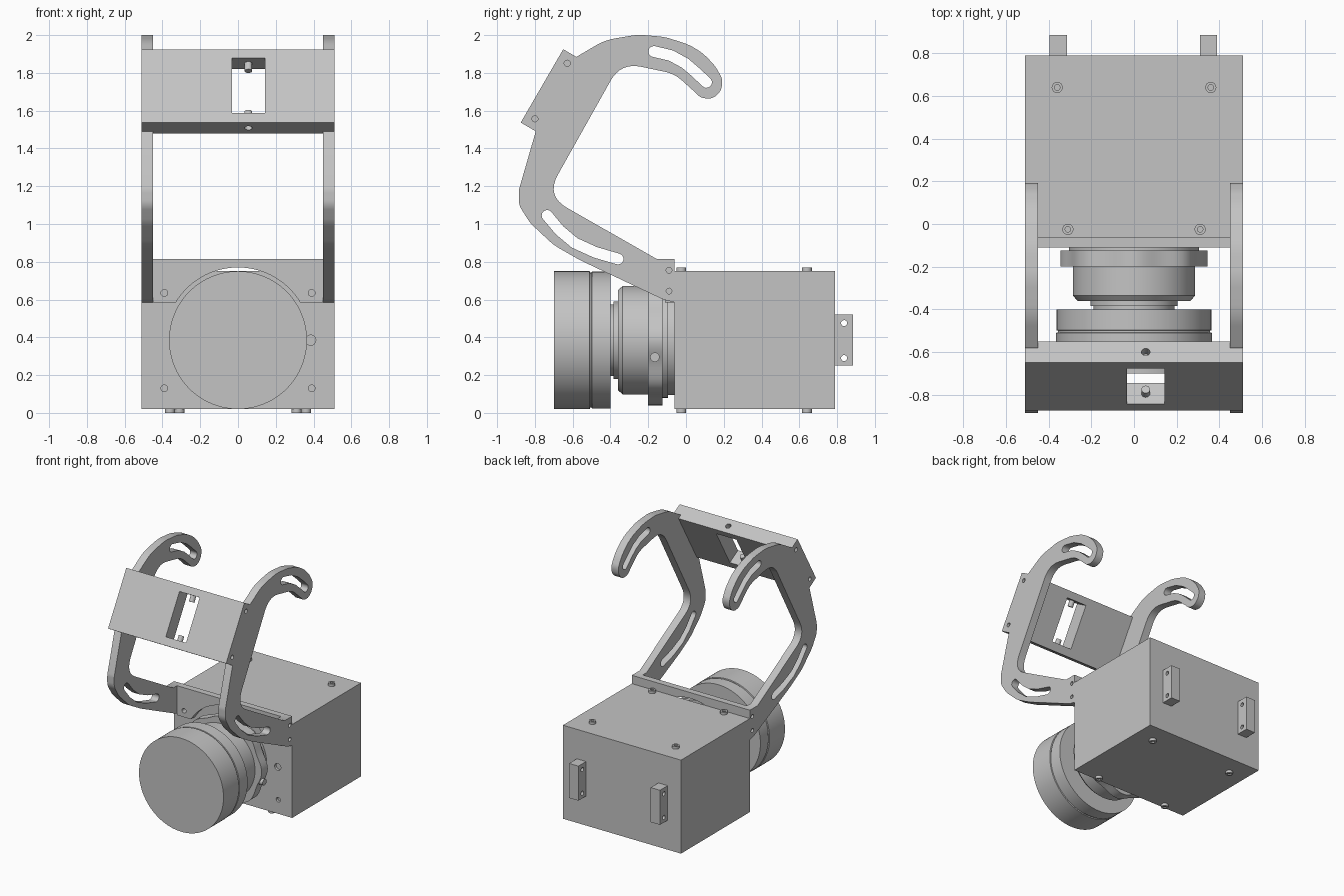
import bpy, bmesh, math
from mathutils import Vector, Matrix

cube = bpy.data.objects.get("Cube")
if cube:
    bpy.data.objects.remove(cube, do_unlink=True)

grey = bpy.data.materials.new("plain grey")
grey.use_nodes = True
grey.diffuse_color = (0.55, 0.55, 0.55, 1)
grey.node_tree.nodes["Principled BSDF"].inputs["Base Color"].default_value = grey.diffuse_color
TURN = {"X": Matrix.Rotation(math.pi / 2, 4, "Y"),
        "Y": Matrix.Rotation(math.pi / 2, 4, "X"),
        "Z": Matrix.Identity(4)}


def finish(name, bm, smooth=True):
    bmesh.ops.remove_doubles(bm, verts=bm.verts, dist=1e-5)
    bmesh.ops.recalc_face_normals(bm, faces=bm.faces)
    mesh = bpy.data.meshes.new(name)
    bm.to_mesh(mesh)
    bm.free()
    mesh.materials.append(grey)
    ob = bpy.data.objects.new(name, mesh)
    bpy.context.collection.objects.link(ob)
    bpy.ops.object.select_all(action="DESELECT")
    bpy.context.view_layer.objects.active = ob
    ob.select_set(True)
    if smooth:
        bpy.ops.object.shade_smooth_by_angle(angle=math.radians(30))
    return ob


def add_box(bm, lo, hi, frame=Matrix.Identity(4)):
    lo, hi = Vector(lo), Vector(hi)
    size = Matrix.Diagonal((*(hi - lo), 1))
    bmesh.ops.create_cube(bm, size=1, matrix=frame @ Matrix.Translation((lo + hi) / 2) @ size)


def add_rod(bm, centre, radius, length, axis, frame=Matrix.Identity(4)):
    bmesh.ops.create_cone(bm, cap_ends=True, segments=24, radius1=radius, radius2=radius,
                          depth=length, matrix=frame @ Matrix.Translation(centre) @ TURN[axis])


def cut(ob, bm):
    """Subtract the shapes in bm from the object."""
    cutter = finish("cutter", bm, False)
    cutter.hide_render = True
    mod = ob.modifiers.new("cut", "BOOLEAN")
    mod.operation, mod.solver, mod.object = "DIFFERENCE", "EXACT", cutter
    bpy.context.view_layer.objects.active = ob
    bpy.ops.object.modifier_apply(modifier=mod.name)
    bpy.data.objects.remove(cutter, do_unlink=True)


def arc(centre, radius, start, end, steps=20):
    return [Vector((centre[0] + radius * math.cos(a), centre[1] + radius * math.sin(a)))
            for a in (start + (end - start) * i / steps for i in range(steps + 1))]


def fillet(corners):
    """Round every (u, v, radius) corner of a polygon."""
    out = []
    for i, (u, v, r) in enumerate(corners):
        p = Vector((u, v))
        a = Vector(corners[i - 1][:2]) - p
        b = Vector(corners[(i + 1) % len(corners)][:2]) - p
        half = a.angle(b) / 2
        t = min(r / math.tan(half), 0.48 * a.length, 0.48 * b.length)
        if r == 0:
            out.append(p)
            continue
        p0, p1 = p + a.normalized() * t, p + b.normalized() * t
        out += [p0.lerp(p, s).lerp(p.lerp(p1, s), s) for s in (k / 8 for k in range(9))]
    return out


def slot(path, r):
    """Round-ended slot around a path."""
    pts = [Vector(p) for p in path]
    dirs = [(pts[min(i + 1, len(pts) - 1)] - pts[max(i - 1, 0)]).normalized() for i in range(len(pts))]
    side = [Vector((-d.y, d.x)) * r for d in dirs]
    first, last = [math.atan2(d.y, d.x) for d in (dirs[0], dirs[-1])]
    h = math.pi / 2
    return ([p + s for p, s in zip(pts, side)][1:-1] + arc(pts[-1], r, last + h, last - h, 10)
            + [p - s for p, s in zip(pts, side)][-2:0:-1] + arc(pts[0], r, first - h, first - 3 * h, 10))


def sheet(name, loops, thickness, matrix):
    """Extruded flat outline with holes."""
    curve = bpy.data.curves.new(name, "CURVE")
    curve.dimensions, curve.fill_mode, curve.extrude = "2D", "BOTH", thickness / 2
    for loop in loops:
        spline = curve.splines.new("POLY")
        spline.points.add(len(loop) - 1)
        for q, p in zip(spline.points, loop):
            q.co = (p.x, p.y, 0, 1)
        spline.use_cyclic_u = True
    temp = bpy.data.objects.new(name, curve)
    bpy.context.collection.objects.link(temp)
    mesh = bpy.data.meshes.new_from_object(temp.evaluated_get(bpy.context.evaluated_depsgraph_get()))
    bm = bmesh.new()
    bm.from_mesh(mesh)
    bm.transform(matrix)
    bpy.data.objects.remove(temp, do_unlink=True)
    bpy.data.meshes.remove(mesh)
    bpy.data.curves.remove(curve)
    return finish(name, bm)


def lathe(name, profile, z=0.385, lobes=0):
    """Turn (radius, y) points around the lens axis, with optional grip lobes."""
    bm = bmesh.new()
    n = 96
    rings = []
    for r, y in profile:
        ring = []
        for i in range(n):
            a = 2 * math.pi * i / n
            k = r * (1 + 0.03 * math.cos(lobes * a)) if lobes else r
            ring.append(bm.verts.new((k * math.cos(a), y, z + k * math.sin(a))))
        rings.append(ring)
    for a, b in zip(rings, rings[1:]):
        for i in range(n):
            bm.faces.new((a[i - 1], a[i], b[i], b[i - 1]))
    bm.faces.new(rings[0])
    bm.faces.new(rings[-1])
    return finish(name, bm)


# Camera housing with pits in its front
bm = bmesh.new()
add_box(bm, (-0.51, -0.06, 0.02), (0.51, 0.79, 0.75))
housing = finish("housing", bm, False)
bm = bmesh.new()
add_rod(bm, (0.385, -0.06, 0.385), 0.027, 0.04, "Y")
for x in (-0.39, 0.39):
    add_rod(bm, (x, -0.06, 0.13), 0.018, 0.04, "Y")
cut(housing, bm)

# Housing screws above and below
for name, z in (("top_screws", 0.752), ("bottom_screws", 0.018)):
    bm = bmesh.new()
    for x, y in ((0.36, 0.64), (0.31, -0.025)):
        for s in (-1, 1):
            add_rod(bm, (s * x, y, z), 0.026, 0.036, "Z")
    screws = finish(name, bm)
    bm = bmesh.new()
    for x, y in ((0.36, 0.64), (0.31, -0.025)):
        for s in (-1, 1):
            add_rod(bm, (s * x, y, 0.77 if z > 0.4 else 0), 0.013, 0.02, "Z")
    cut(screws, bm)

# Rear mounting blocks
for name, x in (("rear_block_left", 0.35), ("rear_block_right", -0.355)):
    bm = bmesh.new()
    add_box(bm, (x - 0.04, 0.79, 0.25), (x + 0.04, 0.885, 0.52))
    block = finish(name, bm, False)
    bm = bmesh.new()
    for z in (0.29, 0.475):
        add_rod(bm, (x, 0.837, z), 0.016, 0.2, "X")
    cut(block, bm)

# Lens, front to back
lathe("lens_hood", [(0.365, -0.70), (0.365, -0.51), (0.357, -0.508), (0.357, -0.50),
                    (0.363, -0.498), (0.363, -0.40)])
lathe("lens_neck", [(0.19, -0.41), (0.19, -0.385), (0.205, -0.385), (0.205, -0.35)])
lathe("lens_barrel", [(0.265, -0.36), (0.287, -0.335), (0.287, -0.20)])
lathe("grip_ring", [(0.335, -0.20), (0.335, -0.125)], lobes=8)
lathe("lens_flange", [(0.305, -0.13), (0.305, -0.095), (0.29, -0.095), (0.29, -0.055)])
bm = bmesh.new()
for s in (-1, 1):
    add_rod(bm, (s * 0.325, -0.165, 0.295), 0.025, 0.04, "X")
finish("ring_screws", bm)

# Cross plate fixed to the housing, arched over the lens
c = (0, 0.385)
a = math.asin(0.2 / 0.385)
outline = [Vector(p) for p in ((0.45, 0.585), (0.45, 0.815), (-0.45, 0.815), (-0.45, 0.585))]
outline += arc(c, 0.385, math.pi - a, a, 40)
holes = [arc((s * 0.39, 0.635), 0.018, 0, 1.9 * math.pi) for s in (-1, 1)]
sheet("cross_plate", [outline] + holes, 0.05,
      Matrix.Translation((0, -0.085, 0)) @ Matrix.Rotation(math.pi / 2, 4, "X"))

# Hooked side arms with slots
profile = [(-0.06, 0.585, 0), (-0.06, 0.815, 0), (-0.155, 0.815, 0), (-0.741, 1.149, 0.13),
           (-0.345, 1.855, 0.15), (-0.06, 1.795, 0.2), (0.045, 1.70, 0.1), (0.075, 1.67, 0.08),
           (0.135, 1.66, 0.08), (0.185, 1.70, 0.08), (0.195, 1.765, 0.08), (0.155, 1.835, 0.2),
           (0.095, 1.90, 0.3), (0.02, 1.948, 0.3), (-0.11, 1.99, 0.3), (-0.255, 2.003, 0.3),
           (-0.43, 1.973, 0.3), (-0.58, 1.885, 0), (-0.795, 1.492, 0), (-0.885, 1.18, 0.1),
           (-0.885, 1.10, 0.1), (-0.825, 1.005, 0.2), (-0.70, 0.888, 0.3), (-0.56, 0.808, 0.3),
           (-0.12, 0.60, 0.1)]
upper = slot([(-0.17, 1.913), (-0.08, 1.892), (-0.003, 1.85), (0.055, 1.80), (0.108, 1.75)], 0.029)
lower = slot([(-0.735, 1.045), (-0.67, 0.967), (-0.59, 0.90), (-0.48, 0.85), (-0.36, 0.815)], 0.029)
pins = [arc((-0.09, z), 0.015, 0, 1.9 * math.pi) for z in (0.755, 0.645)]
stand = Matrix(((0, 0, 1, 0), (1, 0, 0, 0), (0, 1, 0, 0), (0, 0, 0, 1)))
for name, x in (("left_arm", 0.48), ("right_arm", -0.48)):
    sheet(name, [fillet(profile), upper, lower] + pins, 0.06, Matrix.Translation((x, 0, 0)) @ stand)

# Tilted bridge plate with a window and drilled edges
frame = Matrix.Translation((0, -0.875, 1.537)) @ Matrix.Rotation(-math.atan2(0.225, 0.388), 4, "X")
bm = bmesh.new()
add_box(bm, (-0.51, 0, 0), (0.51, 0.115, 0.4485), frame)
bridge = finish("bridge_plate", bm, False)
bm = bmesh.new()
add_box(bm, (-0.032, -0.1, 0.06), (0.143, 0.3, 0.395), frame)
for z in (0, 0.4485):
    add_rod(bm, (0.055, 0.0575, z), 0.02, 0.2, "Z", frame)
for z in (0.055, 0.395):
    for s in (-1, 1):
        add_rod(bm, (s * 0.51, 0.055, z), 0.016, 0.04, "X", frame)
cut(bridge, bm)
